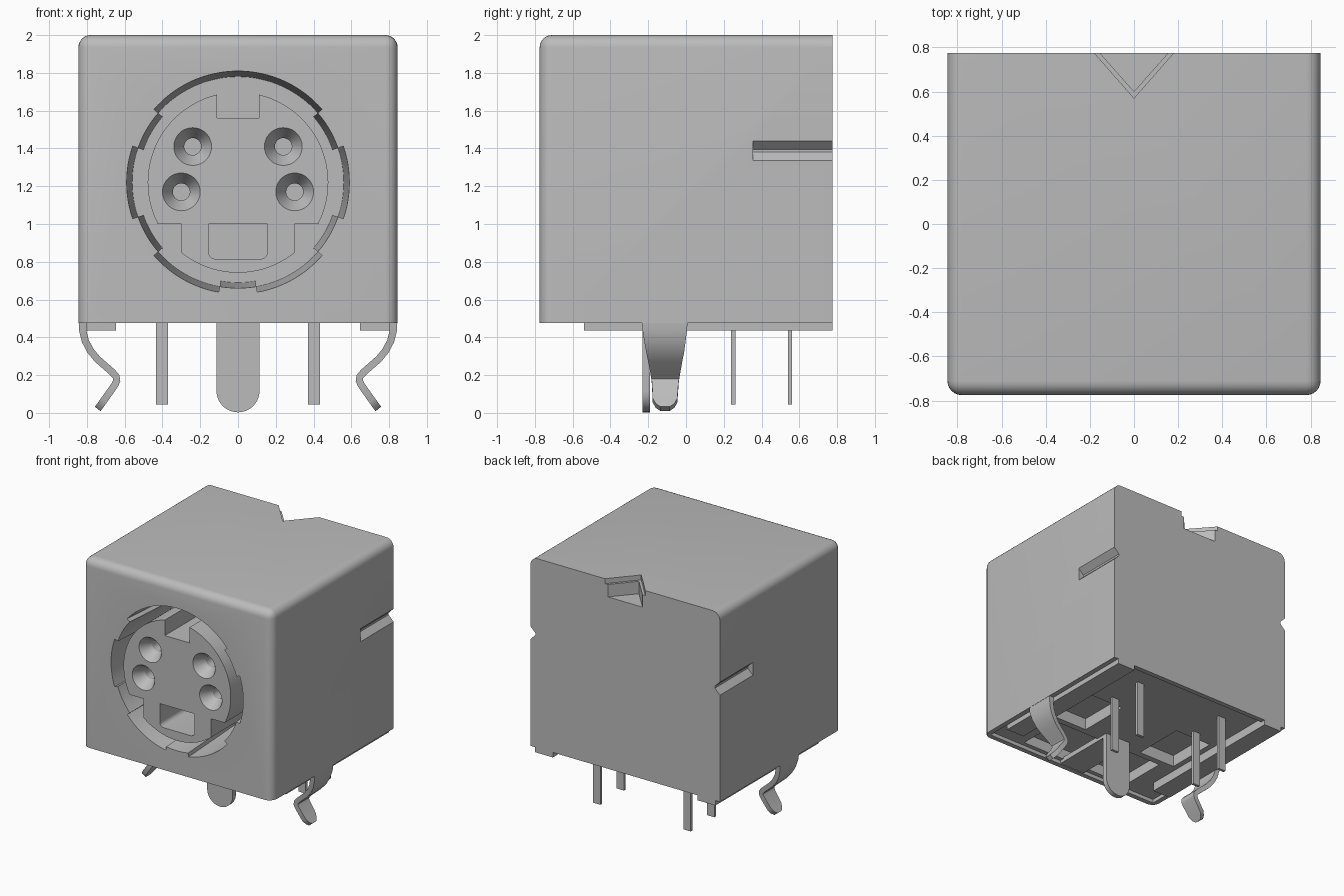
import bpy, bmesh
from math import sin, cos, radians, hypot
from mathutils import Vector

if "Cube" in bpy.data.objects:
    bpy.data.objects.remove(bpy.data.objects["Cube"])

grey = bpy.data.materials.new("plain_grey")
grey.use_nodes = True
grey.diffuse_color = (0.5, 0.5, 0.5, 1)
grey.node_tree.nodes["Principled BSDF"].inputs["Base Color"].default_value = (0.5, 0.5, 0.5, 1)

FRONT, BACK, SIDE, BASE, TOP = -0.775, 0.775, 0.845, 0.475, 2.0
CZ = 1.22  # height of the socket centre


def make(name, bm):
    bmesh.ops.recalc_face_normals(bm, faces=bm.faces)
    mesh = bpy.data.meshes.new(name)
    bm.to_mesh(mesh)
    bm.free()
    mesh.materials.append(grey)
    obj = bpy.data.objects.new(name, mesh)
    bpy.context.collection.objects.link(obj)
    return obj


def loft(name, rings):
    """Closed solid through rings of equal point count."""
    bm = bmesh.new()
    loops = [[bm.verts.new(p) for p in ring] for ring in rings]
    n = len(loops[0])
    for a, b in zip(loops, loops[1:]):
        for i in range(n):
            j = (i + 1) % n
            bm.faces.new((a[i], a[j], b[j], b[i]))
    bm.faces.new(loops[0])
    bm.faces.new(loops[-1])
    return make(name, bm)


def along_y(pts, y):
    return [(x, y, z) for x, z in pts]


def along_z(pts, z):
    return [(x, y, z) for x, y in pts]


def box(name, x0, x1, y0, y1, z0, z1):
    pts = [(x0, y0), (x1, y0), (x1, y1), (x0, y1)]
    return loft(name, [along_z(pts, z0), along_z(pts, z1)])


def arc(cx, cz, r, a0, a1, n):
    angles = [radians(a0 + (a1 - a0) * i / n) for i in range(n + 1)]
    return [(cx + r * cos(a), cz + r * sin(a)) for a in angles]


def cut(obj, cutters):
    for c in cutters:
        c.hide_render = True
        mod = obj.modifiers.new("cut", "BOOLEAN")
        mod.operation, mod.solver, mod.object = "DIFFERENCE", "EXACT", c
    deps = bpy.context.evaluated_depsgraph_get()
    mesh = bpy.data.meshes.new_from_object(obj.evaluated_get(deps))
    obj.modifiers.clear()
    obj.data = mesh
    for c in cutters:
        bpy.data.objects.remove(c)


def smooth(obj):
    obj.data.shade_smooth()
    obj.data.set_sharp_from_angle(angle=radians(30))


# Housing with rounded front and top edges
housing = box("housing", -SIDE, SIDE, FRONT, BACK, BASE, TOP)
bm = bmesh.new()
bm.from_mesh(housing.data)
rounded = []
for e in bm.edges:
    mid = (e.verts[0].co + e.verts[1].co) / 2
    at_front, at_top = mid.y < FRONT + 0.01, mid.z > TOP - 0.01
    at_side = abs(mid.x) > SIDE - 0.01
    if (at_front and at_top) or (at_side and (at_front or at_top)):
        rounded.append(e)
bmesh.ops.bevel(bm, geom=rounded, offset=0.065, segments=6, profile=0.5, affect="EDGES")
bm.to_mesh(housing.data)
bm.free()

# Keyed round socket opening: wide slots alternating with ribs, tapering inwards
segments = [(-19, 19, 1), (19, 41, 0), (41, 139, 1), (139, 161, 0), (161, 199, 1),
            (199, 221, 0), (221, 260, 1), (260, 280, 0), (280, 319, 1), (319, 341, 0)]
mouth, floor = [], []
for a0, a1, wide in segments:
    n = max(6, (a1 - a0) // 3)
    mouth += arc(0, CZ, 0.59 if wide else 0.56, a0, a1, n)
    floor += arc(0, CZ, 0.56 if wide else 0.53, a0, a1, n)
cutters = [loft("socket_cutter", [along_y(mouth, FRONT - 0.01), along_y(floor, FRONT + 0.6)])]

# Side creases and the notch in the top rear edge
for s in (-1, 1):
    crease = [(s * (SIDE + 0.02), 1.46), (s * (SIDE - 0.045), 1.395),
              (s * (SIDE - 0.045), 1.38), (s * (SIDE + 0.02), 1.315)]
    cutters.append(loft("crease_cutter", [along_y(crease, 0.355), along_y(crease, BACK + 0.1)]))
for half, tip, z in ((0.18, 0.57, 1.96), (0.155, 0.6, 1.86)):
    slope = (BACK - tip) / half
    wide = (BACK + 0.05 - tip) / slope
    tri = [(0, tip), (wide, BACK + 0.05), (-wide, BACK + 0.05)]
    cutters.append(loft("notch_cutter", [along_z(tri, z), along_z(tri, TOP + 0.1)]))

# Underside recess and pockets
cutters.append(box("rim_cutter", -0.805, 0.805, FRONT + 0.04, BACK - 0.04, 0.4, 0.505))
cutters.append(box("front_pocket_cutter", -0.5, 0.5, -0.7, -0.3, 0.4, 0.59))
for s in (-1, 1):
    x0, x1 = sorted((s * 0.27, s * 0.6))
    cutters.append(box("channel_cutter", x0, x1, -0.25, 0.18, 0.4, 0.6))
cut(housing, cutters)
smooth(housing)

# Insulator block: round face with a top keyway and stepped lower corners
R = 0.478
right = arc(0, CZ, R, -27.4, 76.7, 30) + [(0.11, 1.56)]
left = [(-x, z) for x, z in reversed(right)]
bottom = arc(0, CZ, R, 231.1, 308.9, 20)
outline = right + left + [(-0.3, 1.0)] + bottom + [(0.3, 1.0)]
insulator = loft("insulator", [along_y(outline, FRONT), along_y(outline, FRONT + 0.62)])
cutters = []
for x, z in ((0.24, 1.41), (0.3, 1.17)):
    for s in (-1, 1):
        rings = [along_y(arc(s * x, z, r, 0, 350, 35), FRONT + d)
                 for r, d in ((0.103, -0.005), (0.045, 0.09), (0.045, 0.4))]
        cutters.append(loft("contact_cutter", rings))
slot = ([(0.155, 1.0), (-0.155, 1.0)] + arc(-0.12, 0.85, 0.035, 180, 270, 6)
        + arc(0.12, 0.85, 0.035, 270, 360, 6))
cutters.append(loft("slot_cutter", [along_y(slot, FRONT - 0.02), along_y(slot, FRONT + 0.4)]))
cut(insulator, cutters)
smooth(insulator)

# Front grounding leg with its strap
leg = [(0.114, 0.52), (-0.114, 0.52)] + arc(0, 0.117, 0.114, 180, 360, 20)
smooth(loft("front_leg", [along_y(leg, -0.23), along_y(leg, -0.19)]))
box("leg_strap", -0.114, 0.114, FRONT + 0.02, -0.2, 0.48, 0.52)

# Sprung side clips: (x, z, y start, y end) down the strip
clip = [(0.825, 0.5, -0.235, 0.01), (0.823, 0.44, -0.23, 0.005), (0.808, 0.38, -0.22, -0.003),
        (0.782, 0.33, -0.21, -0.01), (0.745, 0.285, -0.2, -0.02), (0.665, 0.215, -0.187, -0.032),
        (0.645, 0.192, -0.184, -0.035), (0.642, 0.17, -0.182, -0.038), (0.652, 0.148, -0.18, -0.04),
        (0.71, 0.066, -0.176, -0.046), (0.73, 0.038, -0.16, -0.062), (0.743, 0.021, -0.135, -0.087)]
for s, side in ((1, "left"), (-1, "right")):
    rings = []
    for i, (x, z, y0, y1) in enumerate(clip):
        a, b = clip[max(i - 1, 0)], clip[min(i + 1, len(clip) - 1)]
        dx, dz = b[0] - a[0], b[1] - a[1]
        k = 0.019 / hypot(dx, dz)
        nx, nz = -dz * k, dx * k
        rings.append([(s * (x + nx), y0, z + nz), (s * (x + nx), y1, z + nz),
                      (s * (x - nx), y1, z - nz), (s * (x - nx), y0, z - nz)])
    smooth(loft(side + "_clip", rings))

    # Standoff rails and contact pins
    x0, x1 = sorted((s * 0.645, s * 0.805))
    box(side + "_rail", x0, x1, -0.54, BACK, 0.435, 0.52)
    x0, x1 = sorted((s * 0.37, s * 0.435))
    for y, place in ((0.25, "front"), (0.55, "rear")):
        box(side + "_" + place + "_pin", x0, x1, y - 0.011, y + 0.011, 0.045, 0.62)
